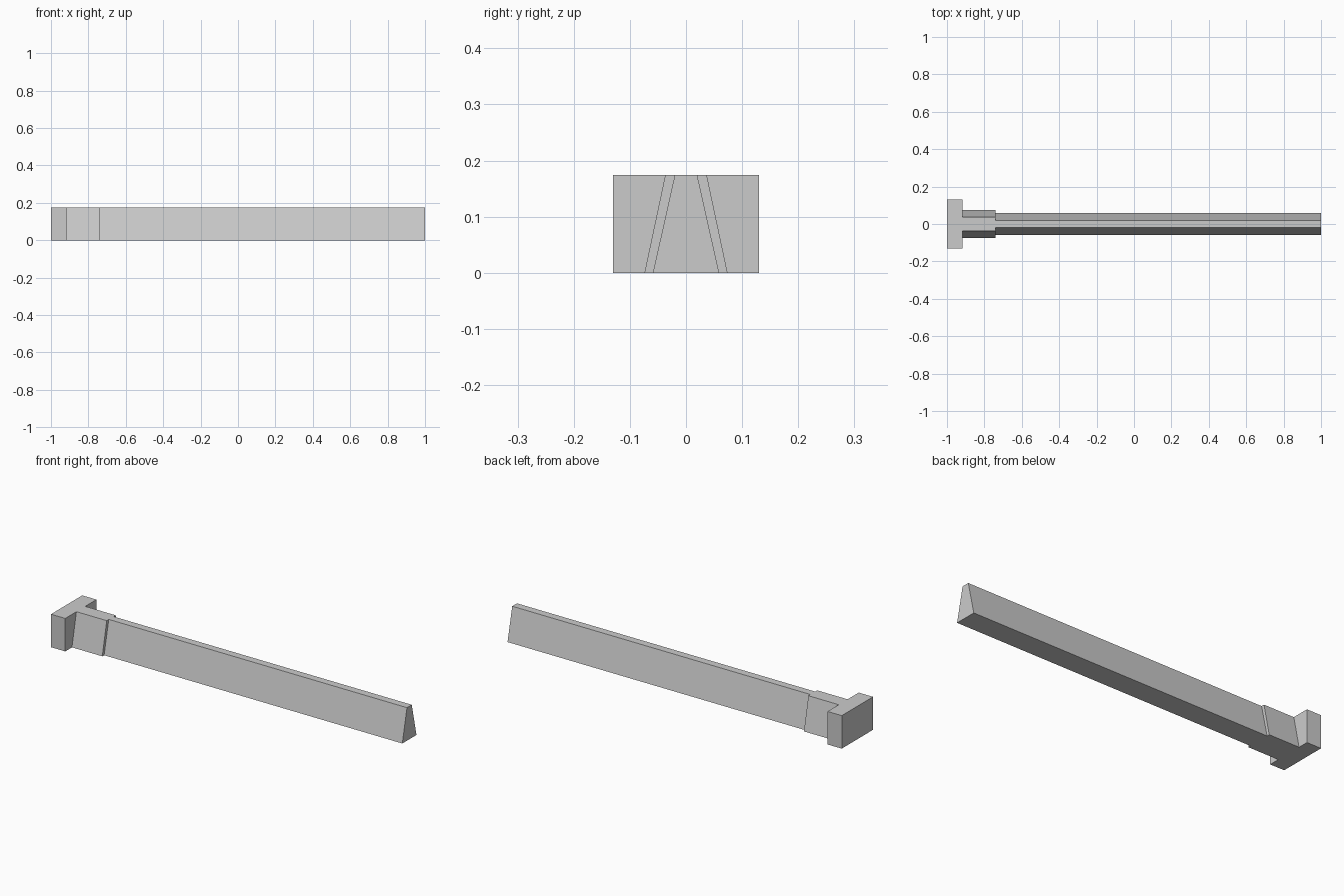
import bpy
import bmesh

HEIGHT = 0.174

cube = bpy.data.objects.get("Cube")
if cube:
    bpy.data.objects.remove(cube, do_unlink=True)

# Single flat grey
grey = bpy.data.materials.new("light grey")
grey.use_nodes = True
colour = (0.6, 0.6, 0.6, 1)
grey.diffuse_color = colour
grey.node_tree.nodes["Principled BSDF"].inputs["Base Color"].default_value = colour


def tapered_prism(name, x_start, x_end, half_base, half_top, start_cap=True):
    """Extrude a symmetric trapezoid section along x."""
    bm = bmesh.new()
    section = [(-half_base, 0), (half_base, 0), (half_top, HEIGHT), (-half_top, HEIGHT)]
    profile = bm.faces.new([bm.verts.new((x_start, y, z)) for y, z in section])
    result = bmesh.ops.extrude_face_region(bm, geom=[profile], use_keep_orig=True)
    moved = [v for v in result["geom"] if isinstance(v, bmesh.types.BMVert)]
    bmesh.ops.translate(bm, verts=moved, vec=(x_end - x_start, 0, 0))
    bmesh.ops.recalc_face_normals(bm, faces=bm.faces[:])
    if not start_cap:
        # The start butts against its neighbour, so it stays open
        bmesh.ops.delete(bm, geom=[profile], context='FACES_ONLY')
    mesh = bpy.data.meshes.new(name)
    bm.to_mesh(mesh)
    bm.free()
    mesh.materials.append(grey)
    obj = bpy.data.objects.new(name, mesh)
    bpy.context.collection.objects.link(obj)
    return obj


# Crosspiece, thicker collar and long tapered bar
tapered_prism("end_block", -1, -0.917, 0.13, 0.13)
tapered_prism("collar", -0.917, -0.74, 0.074, 0.037, start_cap=False)
tapered_prism("long_bar", -0.74, 1, 0.059, 0.02, start_cap=False)
